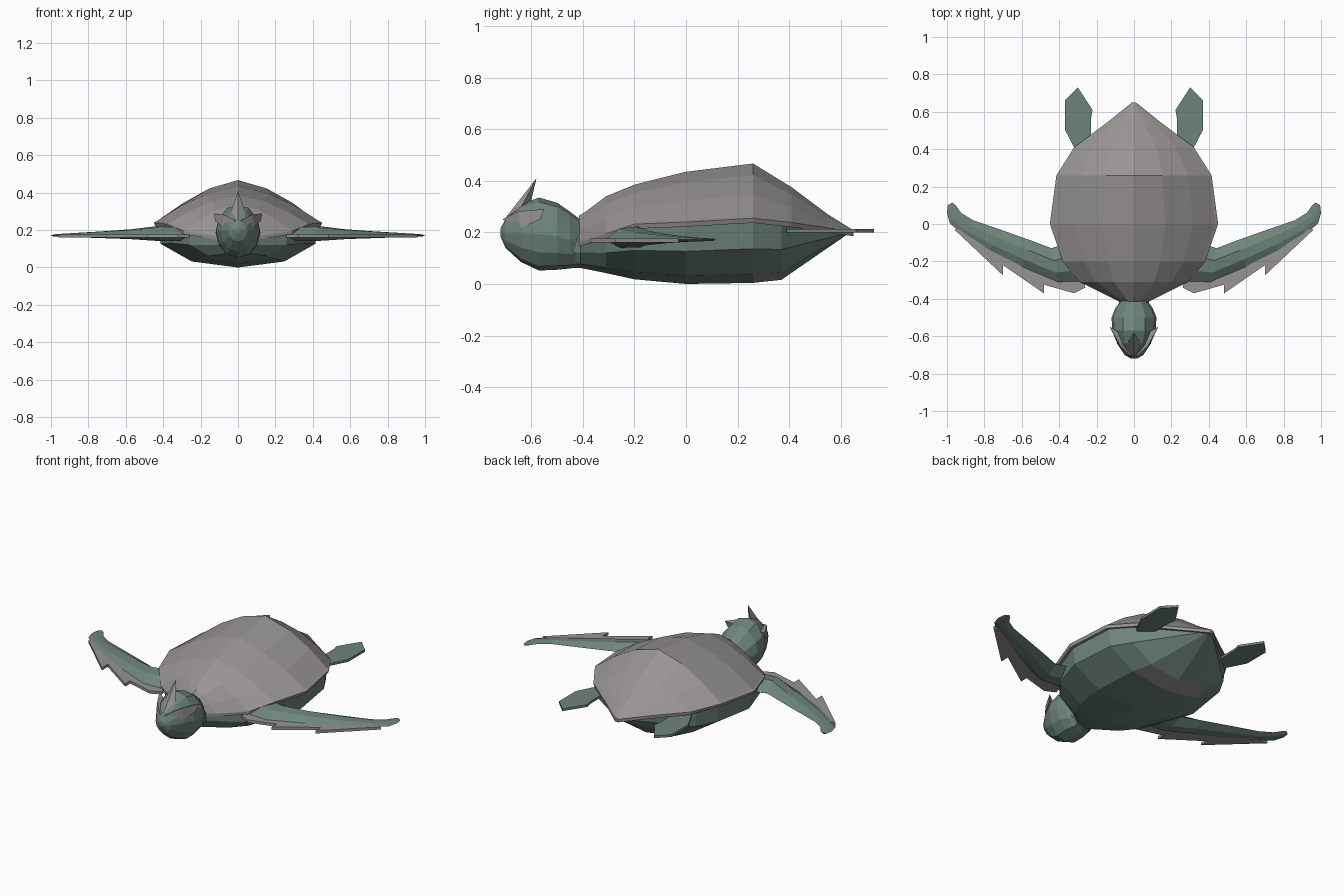
import bpy
import bmesh

if "Cube" in bpy.data.objects:
    bpy.data.objects.remove(bpy.data.objects["Cube"], do_unlink=True)


def material(name, rgb):
    m = bpy.data.materials.new(name)
    m.use_nodes = True
    m.diffuse_color = (*rgb, 1)
    bsdf = next(n for n in m.node_tree.nodes if n.type == 'BSDF_PRINCIPLED')
    bsdf.inputs["Base Color"].default_value = (*rgb, 1)
    bsdf.inputs["Roughness"].default_value = 0.8
    return m


GREEN = material("sea green skin", (0.155, 0.235, 0.195))
GREY = material("warm grey shell", (0.31, 0.295, 0.29))


def finish(name, bm, mats, mirror=False):
    bmesh.ops.remove_doubles(bm, verts=bm.verts, dist=0.0005)
    bmesh.ops.recalc_face_normals(bm, faces=bm.faces)
    mesh = bpy.data.meshes.new(name)
    bm.to_mesh(mesh)
    bm.free()
    for m in mats:
        mesh.materials.append(m)
    ob = bpy.data.objects.new(name, mesh)
    bpy.context.collection.objects.link(ob)
    if mirror:
        ob.modifiers.new("Mirror", 'MIRROR').use_mirror_merge = False
    return ob


def loft(name, loops, mats, mirror=False):
    """Skin closed cross-sections and cap both ends."""
    bm = bmesh.new()
    rings = [[bm.verts.new(p) for p in loop] for loop in loops]
    n = len(rings[0])
    for a, b in zip(rings, rings[1:]):
        for i in range(n):
            j = (i + 1) % n
            bm.faces.new((a[i], a[j], b[j], b[i]))
    bm.faces.new(rings[0])
    bm.faces.new(rings[-1][::-1])
    return finish(name, bm, mats, mirror)


def plate(name, outline, z0, z1, mat):
    """Flat mirrored plate from a top outline."""
    return loft(name, [[(x, y, z) for x, y in outline] for z in (z0, z1)], [mat], True)


def symmetric(y, half):
    """Full section from a right half that starts and ends on the centre line."""
    return [(x, y, z) for x, z in half] + [(-x, y, z) for x, z in half[-2:0:-1]]


# Shell: y, half width, ridge height, rim height
shell_rows = [(-0.415, 0.08, 0.265, 0.165), (-0.39, 0.13, 0.28, 0.17),
              (-0.31, 0.29, 0.34, 0.195), (-0.20, 0.38, 0.385, 0.232),
              (0.0, 0.45, 0.435, 0.24), (0.26, 0.415, 0.467, 0.255),
              (0.41, 0.32, 0.375, 0.238), (0.55, 0.135, 0.27, 0.218),
              (0.65, 0.01, 0.208, 0.203)]
dome = [(0, 1), (0.37, 0.79), (0.7, 0.43), (0.965, 0.04), (1, 0)]
loops = []
for y, w, top, rim in shell_rows:
    half = [(u * w, rim + v * (top - rim)) for u, v in dome]
    half += [(w * 0.985, rim - 0.018), (0, rim - 0.018)]
    loops.append(symmetric(y, half))
loft("shell", loops, [GREY])

# Body and neck: y, half width, top, side, bottom
body_rows = [(-0.47, 0.085, 0.27, 0.18, 0.062), (-0.41, 0.085, 0.25, 0.17, 0.062),
             (-0.31, 0.28, 0.26, 0.185, 0.042), (-0.20, 0.38, 0.30, 0.222, 0.018),
             (0.0, 0.45, 0.34, 0.23, 0.0), (0.26, 0.415, 0.36, 0.245, 0.004),
             (0.37, 0.345, 0.30, 0.23, 0.016), (0.63, 0.02, 0.204, 0.2, 0.195)]
loops = []
for y, w, top, side, low in body_rows:
    belly = [(0.95, 0), (0.92, 0.45), (0.55, 0.86), (0, 1)]
    loops.append(symmetric(y, [(0, top)] + [(u * w, side + v * (low - side)) for u, v in belly]))
body = loft("body", loops, [GREEN, GREY])
# Pale band on the underside, towards the tail
for f in body.data.polygons:
    if 0.28 < f.center.y < 0.36 and f.center.z < 0.03:
        f.material_index = 1

# Head: y, half width, top, bottom
head_rows = [(-0.72, 0.015, 0.215, 0.185), (-0.70, 0.05, 0.25, 0.14),
             (-0.64, 0.09, 0.31, 0.085), (-0.57, 0.116, 0.335, 0.052),
             (-0.50, 0.12, 0.315, 0.055), (-0.45, 0.1, 0.28, 0.06),
             (-0.41, 0.07, 0.25, 0.066)]
ring = [(0, 1), (0.5, 0.88), (0.9, 0.45), (1, 0.0), (0.85, -0.5), (0.5, -0.88), (0, -1)]
loops = []
for y, w, top, low in head_rows:
    mid, r = (top + low) / 2, (top - low) / 2
    loops.append(symmetric(y, [(u * w, mid + v * r) for u, v in ring]))
loft("head", loops, [GREEN])


def solid(name, verts, faces, mirror=False):
    bm = bmesh.new()
    vs = [bm.verts.new(p) for p in verts]
    for f in faces:
        bm.faces.new([vs[i] for i in f])
    return finish(name, bm, [GREY], mirror)


# Brow crest: a thin swept spike on the forehead
solid("brow_crest", [(0, -0.705, 0.25), (0.035, -0.635, 0.305), (0, -0.60, 0.325),
                     (-0.035, -0.635, 0.305), (0, -0.58, 0.41)],
      [(0, 1, 4), (1, 2, 4), (2, 3, 4), (3, 0, 4), (0, 3, 2, 1)])

# Cheek plates: angular wedges over the eyes
solid("cheek_plate", [(0.012, -0.712, 0.25), (0.075, -0.65, 0.282), (0.13, -0.55, 0.29),
                      (0.122, -0.565, 0.25), (0.088, -0.64, 0.218), (0.04, -0.60, 0.26)],
      [(0, 1, 4), (1, 2, 3, 4), (0, 5, 1), (1, 5, 2), (2, 5, 3), (3, 5, 4), (4, 5, 0)], True)

# Front flippers: leading point, trailing point, upper and lower height
arm_rows = [((0.26, -0.31), (0.36, -0.10), 0.225, 0.14),
            ((0.41, -0.315), (0.44, -0.13), 0.222, 0.142),
            ((0.60, -0.235), (0.545, -0.09), 0.205, 0.152),
            ((0.78, -0.145), (0.70, -0.035), 0.193, 0.158),
            ((0.92, -0.055), (0.86, 0.02), 0.184, 0.163),
            ((0.985, 0.005), (0.925, 0.06), 0.180, 0.165),
            ((1.0, 0.06), (0.953, 0.10), 0.177, 0.166),
            ((0.995, 0.10), (0.972, 0.115), 0.174, 0.168)]
loops = []
for (ax, ay), (bx, by), up, dn in arm_rows:
    mid = 0.172
    def at(t, z):
        return (ax + (bx - ax) * t, ay + (by - ay) * t, z)
    loops.append([at(0, mid), at(0.3, up - (up - mid) * 0.15), at(0.65, up), at(1, mid + 0.003),
                  at(0.65, dn), at(0.3, dn)])
loft("front_flipper", loops, [GREEN], True)

# Serrated fins along the leading edges
plate("leading_fin", [(0.28, -0.27), (0.26, -0.34), (0.32, -0.37), (0.48, -0.325),
                      (0.48, -0.372), (0.70, -0.22), (0.70, -0.275), (0.96, -0.03),
                      (0.90, -0.03), (0.70, -0.14), (0.50, -0.24)], 0.160, 0.176, GREY)

# Rear flippers
plate("rear_flipper", [(0.30, 0.73), (0.37, 0.66), (0.37, 0.505), (0.31, 0.39),
                       (0.23, 0.42), (0.23, 0.56), (0.222, 0.61)], 0.199, 0.213, GREEN)
